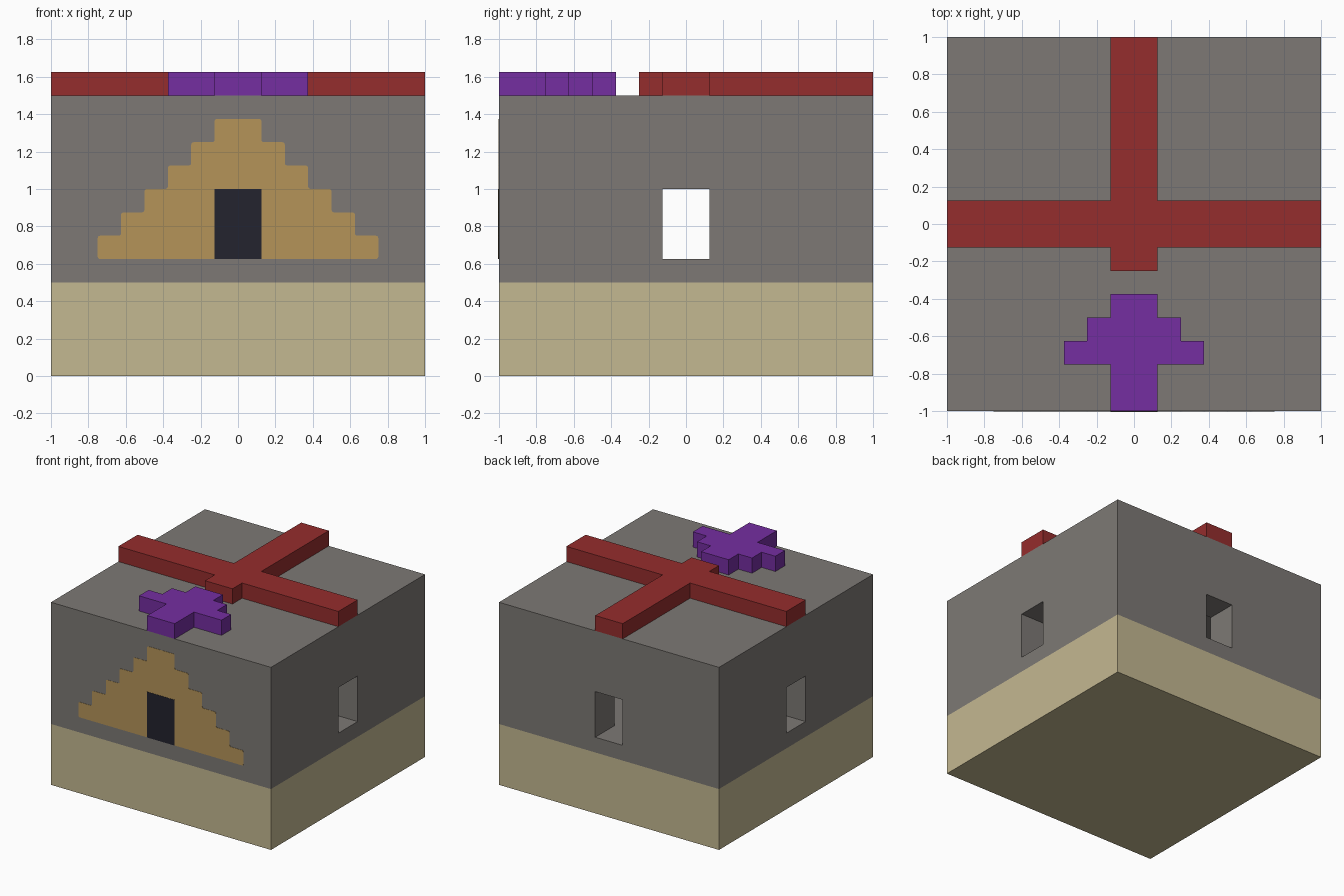
import bpy, bmesh
from mathutils import Matrix

U = 0.125  # block size that everything snaps to

cube = bpy.data.objects.get("Cube")
if cube:
    bpy.data.objects.remove(cube, do_unlink=True)


def material(name, rgb):
    lin = [((c / 255 + 0.055) / 1.055) ** 2.4 for c in rgb] + [1]
    m = bpy.data.materials.new(name)
    m.use_nodes = True
    m.diffuse_color = lin
    bsdf = m.node_tree.nodes["Principled BSDF"]
    bsdf.inputs["Base Color"].default_value = lin
    bsdf.inputs["Roughness"].default_value = 0.9
    return m


sand = material("sand", (196, 184, 145))
stone = material("grey stone", (125, 121, 117))
ochre = material("ochre", (181, 148, 89))
dark = material("dark doorway", (35, 35, 46))
red = material("red", (149, 45, 45))
purple = material("purple", (117, 46, 161))


def finish(name, bm, mat):
    bmesh.ops.recalc_face_normals(bm, faces=bm.faces)
    mesh = bpy.data.meshes.new(name)
    bm.to_mesh(mesh)
    bm.free()
    obj = bpy.data.objects.new(name, mesh)
    bpy.context.collection.objects.link(obj)
    mesh.materials.append(mat)
    return obj


def box(name, lo, hi, mat):
    bm = bmesh.new()
    size = [b - a for a, b in zip(lo, hi)]
    mid = [(a + b) / 2 for a, b in zip(lo, hi)]
    bmesh.ops.create_cube(bm, size=1, matrix=Matrix.Translation(mid) @ Matrix.Diagonal((*size, 1)))
    return finish(name, bm, mat)


def stepped(name, start, steps, height, matrix, mat, rounding=0):
    """Mirrored stepped slab; steps are (length, half width) in blocks."""
    half, v = [], start
    for length, width in steps:
        half += [(width * U, v * U), (width * U, (v + length) * U)]
        v += length
    outline = half + [(-x, y) for x, y in reversed(half)]
    bm = bmesh.new()
    bm.faces.new([bm.verts.new((x, y, 0)) for x, y in outline])
    if rounding:
        bmesh.ops.bevel(bm, geom=bm.verts[:], offset=rounding, segments=2,
                        profile=0.5, affect='VERTICES')
    grown = bmesh.ops.extrude_face_region(bm, geom=bm.faces[:])["geom"]
    top = [g for g in grown if isinstance(g, bmesh.types.BMVert)]
    bmesh.ops.translate(bm, verts=top, vec=(0, 0, height))
    bm.transform(matrix)
    return finish(name, bm, mat)


# Base and hollow upper storey
box("base", (-1, -1, 0), (1, 1, 0.5), sand)
walls = box("walls", (-1, -1, 0.5), (1, 1, 1.5), stone)
cutters = [
    box("room_cutter", (-0.75, -0.75, 0.625), (0.75, 0.75, 1.375), stone),
    box("side_openings_cutter", (-1.2, -U, 0.625), (1.2, U, 1.0), stone),
    box("back_opening_cutter", (-U, 0, 0.625), (U, 1.2, 1.0), stone),
]
bpy.context.view_layer.objects.active = walls
for c in cutters:
    mod = walls.modifiers.new("cut", 'BOOLEAN')
    mod.operation, mod.solver, mod.object = 'DIFFERENCE', 'EXACT', c
    bpy.ops.object.modifier_apply(modifier=mod.name)
    bpy.data.objects.remove(c, do_unlink=True)

# Raised roof shapes
roof = Matrix.Translation((0, 0, 1.5))
stepped("roof_cross", -2, [(1, 1), (2, 8), (7, 1)], U, roof, red)
stepped("roof_arrow", -8, [(2, 1), (1, 3), (1, 2), (1, 1)], U, roof, purple)

# Painted stepped gable and doorway on the front
front = Matrix.Translation((0, -1, 0)) @ Matrix.Rotation(1.5707963, 4, 'X')
stepped("painted_gable", 5, [(1, w) for w in range(6, 0, -1)], 0.002, front, ochre, 0.012)
stepped("painted_door", 5, [(3, 1)], 0.004, front, dark)
